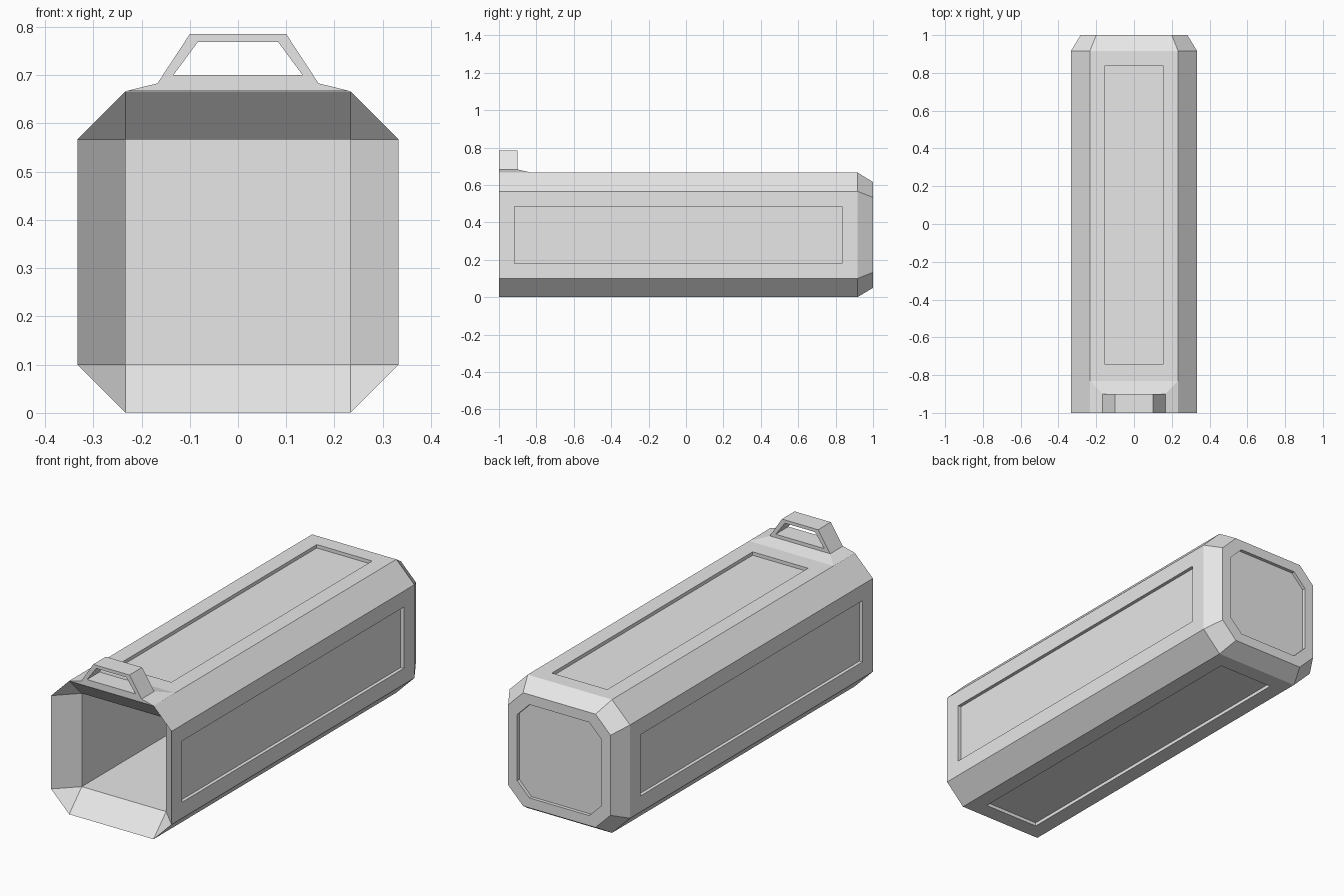
import bpy, bmesh
from mathutils import Vector

if "Cube" in bpy.data.objects:
    bpy.data.objects.remove(bpy.data.objects["Cube"])

ZC = 1 / 3          # height of the tube axis
DEPTH = 0.017       # depth of the recessed panels

grey = bpy.data.materials.new("light grey")
grey.diffuse_color = (0.8, 0.8, 0.8, 1)
grey.use_nodes = True
grey.node_tree.nodes["Principled BSDF"].inputs["Base Color"].default_value = grey.diffuse_color


def finish(bm, name):
    bmesh.ops.recalc_face_normals(bm, faces=bm.faces)
    me = bpy.data.meshes.new(name)
    bm.to_mesh(me)
    bm.free()
    me.materials.append(grey)
    ob = bpy.data.objects.new(name, me)
    bpy.context.collection.objects.link(ob)
    return ob


def ring(bm, pts):
    return [bm.verts.new(p) for p in pts]


def bridge(bm, a, b, skip=()):
    """Join two loops of equal length; repeated vertices give triangles."""
    n = len(a)
    for i in range(n):
        if i in skip:
            continue
        j = (i + 1) % n
        bm.faces.new(list(dict.fromkeys([a[i], a[j], b[j], b[i]])))


def octagon(r, f, y):
    """Chamfered square: half size r, half length of the flats f."""
    pts = [(r, -f), (r, f), (f, r), (-f, r), (-r, f), (-r, -f), (-f, -r), (f, -r)]
    return [Vector((x, y, ZC + z)) for x, z in pts]


# ---- tube body with a hollow front and bevelled closed rear ----
bm = bmesh.new()
front = ring(bm, octagon(0.333, 0.233, -1))
rear = ring(bm, octagon(0.333, 0.233, 0.917))
tail = ring(bm, octagon(0.283, 0.2, 1))
bridge(bm, front, rear, skip=(0, 2, 4, 6))
bridge(bm, rear, tail)

# rear recessed plate
lip = ring(bm, octagon(0.233, 0.165, 1))
sunk = ring(bm, octagon(0.233, 0.165, 1 - DEPTH))
bridge(bm, tail, lip)
bridge(bm, lip, sunk)
bm.faces.new(sunk)

# front funnel into a square cavity
S = 0.233
corners = [(S, -S), (S, S), (-S, S), (-S, -S)]
mouth = ring(bm, [(x, -0.9, ZC + z) for x, z in corners])
end = ring(bm, [(x, 0.9, ZC + z) for x, z in corners])
bridge(bm, front, [mouth[k] for k in (0, 1, 1, 2, 2, 3, 3, 0)])
bridge(bm, mouth, end)
bm.faces.new(end)

# recessed panels on the four flats: first vertex, y start, y end
for i, y0, y1 in ((0, -0.917, 0.833), (2, -0.745, 0.84),
                  (4, -0.917, 0.833), (6, -0.917, 0.833)):
    loop = [front[i], front[i + 1], rear[i + 1], rear[i]]
    mid = (front[i].co + front[i + 1].co) / 2
    out = (mid - Vector((0, -1, ZC))).normalized()
    side = (front[i + 1].co - front[i].co).normalized() * 0.153
    rim = []
    for s, y in ((-1, y0), (1, y0), (1, y1), (-1, y1)):
        p = mid + side * s
        p.y = y
        rim.append(p)
    edge = ring(bm, rim)
    floor = ring(bm, [p - out * DEPTH for p in rim])
    bridge(bm, loop, edge)
    bridge(bm, edge, floor)
    bm.faces.new(floor)
finish(bm, "tube_body")

# ---- carry handle on a sloped foot ----
bm = bmesh.new()


def frame(half_low, half_top, z_low, z_top, y):
    return ring(bm, [(-half_low, y, z_low), (half_low, y, z_low),
                     (half_top, y, z_top), (-half_top, y, z_top)])


YF, YB = -1, -0.9
out_f = frame(0.167, 0.1, 0.683, 0.785, YF)
out_b = frame(0.167, 0.1, 0.683, 0.785, YB)
in_f = frame(0.134, 0.083, 0.7, 0.769, YF)
in_b = frame(0.134, 0.083, 0.7, 0.769, YB)
bridge(bm, out_f, in_f)
bridge(bm, out_b, in_b)
bridge(bm, in_f, in_b)
bridge(bm, out_f, out_b, skip=(0,))
foot = ring(bm, [(-0.233, YF, 0.6667), (0.233, YF, 0.6667),
                 (0.233, -0.83, 0.6667), (-0.233, -0.83, 0.6667)])
bridge(bm, foot, [out_f[0], out_f[1], out_b[1], out_b[0]])
seam = bm.edges.get((out_f[0], out_f[1]))
bmesh.ops.dissolve_edges(bm, edges=[seam], use_verts=False)
finish(bm, "carry_handle")
